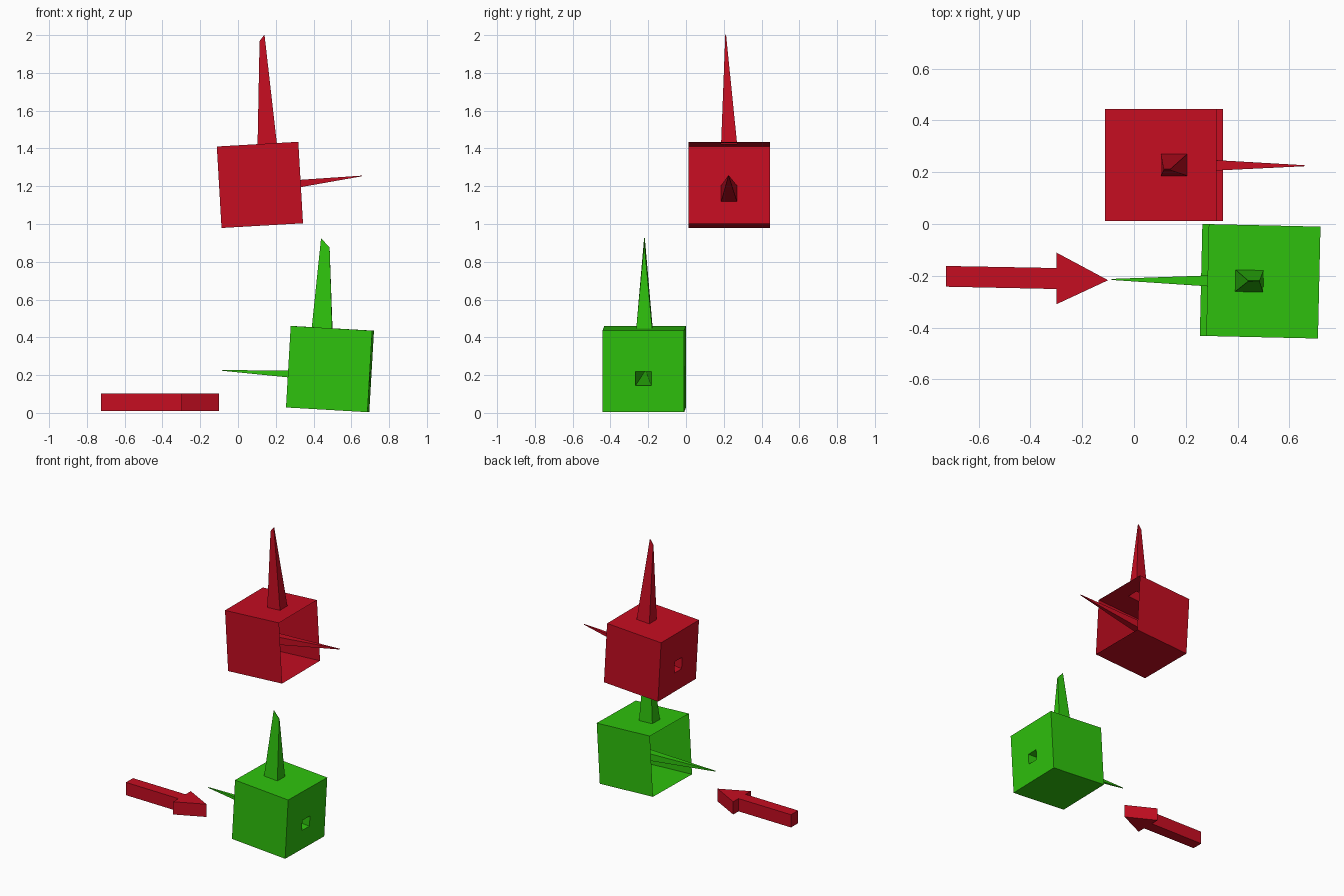
import bpy
import bmesh
from math import radians
from mathutils import Matrix, Vector

cube = bpy.data.objects.get("Cube")
if cube:
    bpy.data.objects.remove(cube, do_unlink=True)


def material(name, colour):
    m = bpy.data.materials.new(name)
    m.diffuse_color = colour
    m.use_nodes = True
    m.node_tree.nodes["Principled BSDF"].inputs["Base Color"].default_value = colour
    return m


red = material("red", (0.56, 0.004, 0.015, 1))
green = material("green", (0.028, 0.54, 0.004, 1))


def finish(bm, name, mat, matrix=None):
    mesh = bpy.data.meshes.new(name)
    bm.to_mesh(mesh)
    bm.free()
    mesh.materials.append(mat)
    obj = bpy.data.objects.new(name, mesh)
    if matrix:
        obj.matrix_world = matrix
    bpy.context.collection.objects.link(obj)
    return obj


def face_towards(bm, direction):
    return max(bm.faces, key=lambda f: f.calc_center_median().dot(direction))


def pull_spike(bm, direction, base, tip):
    """Inset a face, then extrude it to a sharp tip; base and tip map corner signs to points."""
    face = face_towards(bm, Vector(direction))
    bm.normal_update()
    bmesh.ops.inset_individual(bm, faces=[face], thickness=0.15)

    def place(f, where):
        c = f.calc_center_median()
        signs = [[1 if d > 0 else -1 for d in v.co - c] for v in f.verts]
        for v, s in zip(f.verts, signs):
            v.co = where(*s)

    place(face, base)
    new = bmesh.ops.extrude_discrete_faces(bm, faces=[face])["faces"][0]
    place(new, tip)


SIDE = 0.432
H = SIDE / 2


def spiked_box(name, mat, matrix, top_x, top_high, top_low, top_y, hole_z, point):
    """Thin box open at local +x, with a spike on top and one from the back wall through the opening."""
    bm = bmesh.new()
    bmesh.ops.create_cube(bm, size=SIDE)
    bmesh.ops.delete(bm, geom=[face_towards(bm, Vector((1, 0, 0)))], context='FACES_ONLY')
    bm.normal_update()

    def top_tip(sx, sy, sz):
        x, z = top_high if sx > 0 else top_low
        return Vector((x, top_y + 0.002 * sy, z))

    # side spike first, while the plain back wall is the farthest face on -x
    pull_spike(bm, (-1, 0, 0),
               lambda sx, sy, sz: Vector((-H, 0.042 * sy, hole_z[sz > 0])),
               lambda sx, sy, sz: Vector(point) + Vector((0.003 * sz, 0.002 * sy, 0.002 * sz)))
    # upright spike
    pull_spike(bm, (0, 0, 1),
               lambda sx, sy, sz: Vector((top_x[sx > 0], 0.042 * sy, H)),
               top_tip)
    return finish(bm, name, mat, matrix)


def pose(location, turn):
    return (Matrix.Translation(location) @ Matrix.Rotation(radians(turn), 4, 'Z')
            @ Matrix.Rotation(radians(-3.3), 4, 'Y'))


# Upper box, opening to +x
spiked_box("red_spiked_box", red, pose((0.116, 0.228, 1.207), 0),
           top_x=(0.0, 0.102), top_high=(0.07, 0.793), top_low=(0.042, 0.76), top_y=-0.018,
           hole_z=(-0.075, 0.01), point=(0.541, -0.003, 0.016))

# Lower box, turned round to open to -x
spiked_box("green_spiked_box", green, pose((0.487, -0.221, 0.232), 178.7),
           top_x=(0.0, 0.108), top_high=(0.087, 0.689), top_low=(0.039, 0.642), top_y=0.0,
           hole_z=(-0.075, 0.0), point=(0.57, 0.006, -0.04))

# Flat arrow lying by the green box
outline = [(-0.725, -0.162), (-0.725, -0.242), (-0.30, -0.251), (-0.30, -0.31),
           (-0.10, -0.217), (-0.30, -0.11), (-0.30, -0.17)]
bm = bmesh.new()
bottom = bm.faces.new([bm.verts.new((x, y, 0.01)) for x, y in outline])
up = bmesh.ops.extrude_face_region(bm, geom=[bottom], use_keep_orig=True)
bmesh.ops.translate(bm, vec=(0, 0, 0.092),
                    verts=[g for g in up["geom"] if isinstance(g, bmesh.types.BMVert)])
bmesh.ops.recalc_face_normals(bm, faces=bm.faces)
finish(bm, "arrow", red)
